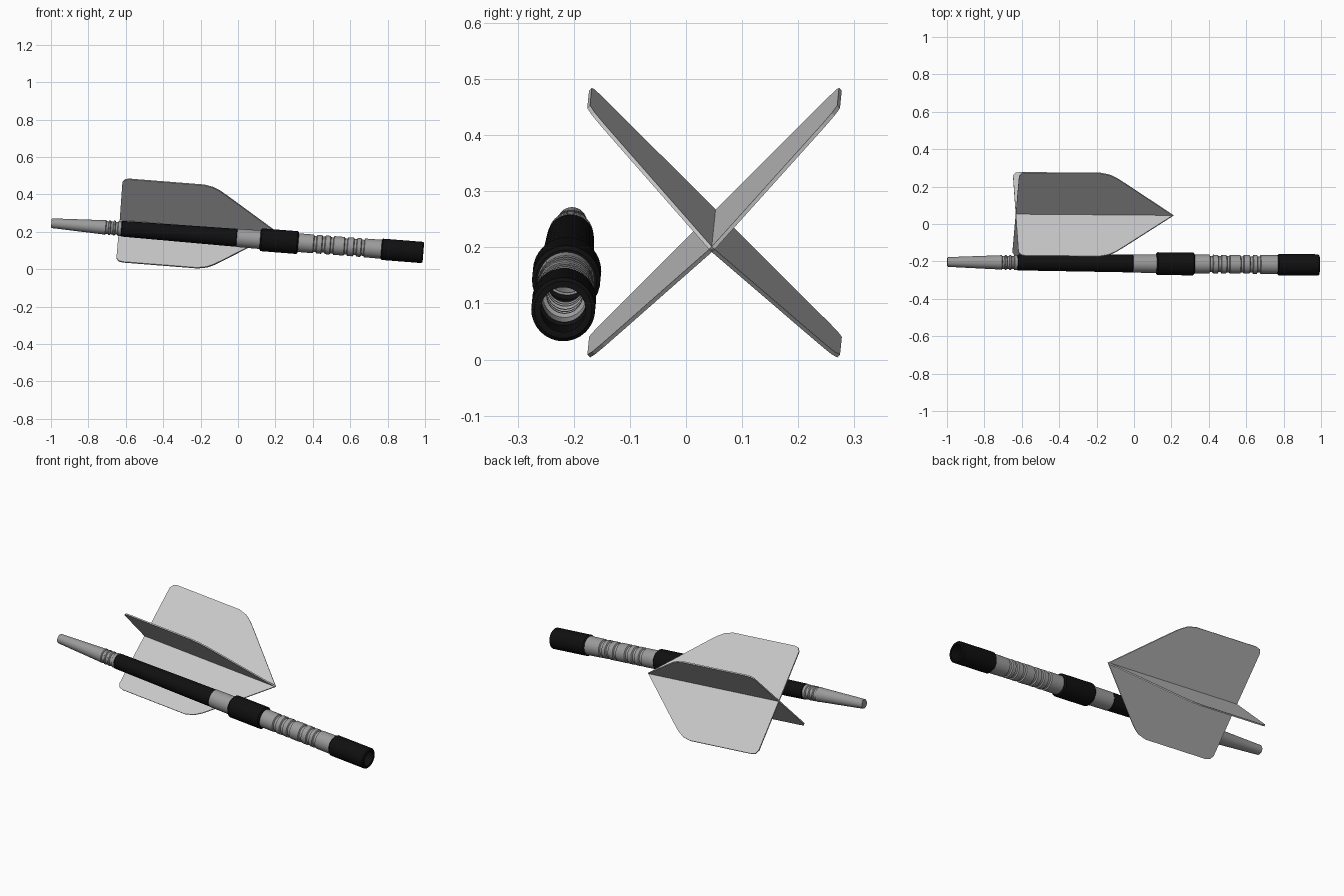
import bpy, bmesh, math
from mathutils import Vector, Matrix

cube = bpy.data.objects.get("Cube")
if cube:
    bpy.data.objects.remove(cube, do_unlink=True)


def material(name, value):
    m = bpy.data.materials.new(name)
    m.use_nodes = True
    col = (value, value, value, 1)
    m.diffuse_color = col
    m.node_tree.nodes["Principled BSDF"].inputs["Base Color"].default_value = col
    return m


METAL = material("grey metal", 0.33)
GRIP = material("black grip", 0.005)
FIN = material("pale grey fin", 0.58)

# Shared tilt: the long axis dips towards +x
AXIS = Vector((1, -0.008, -0.079)).normalized()
TILT = Vector((1, 0, 0)).rotation_difference(AXIS).to_matrix().to_4x4()
SIDES = 32
WALL = 0.011


def finish(name, bm, mat, origin, roll=0.0):
    bmesh.ops.recalc_face_normals(bm, faces=bm.faces)
    me = bpy.data.meshes.new(name)
    bm.to_mesh(me)
    bm.free()
    me.materials.append(mat)
    ob = bpy.data.objects.new(name, me)
    bpy.context.collection.objects.link(ob)
    ob.matrix_world = Matrix.Translation(origin) @ TILT @ Matrix.Rotation(roll, 4, 'X')
    return ob


def lathe(name, outer, mat, capped=False):
    """Hollow turned part: outer profile of (x, radius) with an inner wall."""
    inner = [(x, r - WALL) for x, r in reversed(outer)]
    if capped:
        inner[-1] = (outer[0][0] + WALL, outer[0][1] - WALL)
        profile = [(outer[0][0], 0)] + outer + inner + [(outer[0][0] + WALL, 0)]
    else:
        profile = outer + inner + outer[:1]
    bm = bmesh.new()
    rings = []
    for x, r in profile:
        rings.append([bm.verts.new((x, r * math.cos(a), r * math.sin(a)))
                      for a in (math.tau * i / SIDES for i in range(SIDES))])
    for a, b in zip(rings, rings[1:]):
        for i in range(SIDES):
            j = (i + 1) % SIDES
            bm.faces.new((a[i], a[j], b[j], b[i]))
    bmesh.ops.remove_doubles(bm, verts=bm.verts, dist=1e-5)
    ob = finish(name, bm, mat, (-0.998, -0.203, 0.246))
    bpy.ops.object.select_all(action='DESELECT')
    ob.select_set(True)
    bpy.context.view_layer.objects.active = ob
    bpy.ops.object.shade_smooth_by_angle(angle=math.radians(30))


def grooves(centres, radius, half=0.01, depth=0.007):
    """Profile points for a row of turned grooves."""
    pts = []
    for c in centres:
        pts += [(c - half, radius), (c - half * 0.6, radius - depth),
                (c + half * 0.6, radius - depth), (c + half, radius)]
    return pts


def sleeve(x0, x1, r0, r1, bevel):
    return [(x0, r0 - bevel), (x0 + bevel, r0), (x1 - bevel, r1), (x1, r1 - bevel)]


# Turned body, from the narrow tail to the open end
lathe("tail_tip", [(0, 0.023), (0.004, 0.026), (0.28, 0.038)]
      + grooves((0.3, 0.325, 0.35), 0.040, 0.009, 0.006) + [(0.375, 0.040)], METAL, True)
lathe("long_grip", sleeve(0.375, 0.995, 0.042, 0.048, 0.003), GRIP)
lathe("middle_ring", [(0.995, 0.049), (1.12, 0.050)], METAL)
lathe("collar", sleeve(1.12, 1.325, 0.061, 0.061, 0.007), GRIP)
lathe("grooved_barrel", [(1.325, 0.050)]
      + grooves((1.415, 1.46, 1.505, 1.58, 1.63, 1.67), 0.050) + [(1.77, 0.051)], METAL)
lathe("end_grip", sleeve(1.77, 1.995, 0.057, 0.057, 0.006), GRIP)

# Four fins crossing on their own parallel axis, outline as (distance back, span)
OUTLINE = [(0, 0), (0.27, 0.235), (0.32, 0.277), (0.36, 0.302), (0.41, 0.315),
           (0.81, 0.315), (0.832, 0.309), (0.845, 0.288), (0.845, 0)]
THICK = 0.007
for i, label in enumerate(("upper_left", "upper_right", "lower_right", "lower_left")):
    bm = bmesh.new()
    face = bm.faces.new([bm.verts.new((-s, w, -THICK / 2)) for s, w in OUTLINE])
    ext = bmesh.ops.extrude_face_region(bm, geom=[face])
    moved = [v for v in ext["geom"] if isinstance(v, bmesh.types.BMVert)]
    bmesh.ops.translate(bm, verts=moved, vec=(0, 0, THICK))
    finish("fin_" + label, bm, FIN, (0.21, 0.046, 0.196), math.radians(45 + 90 * i))
